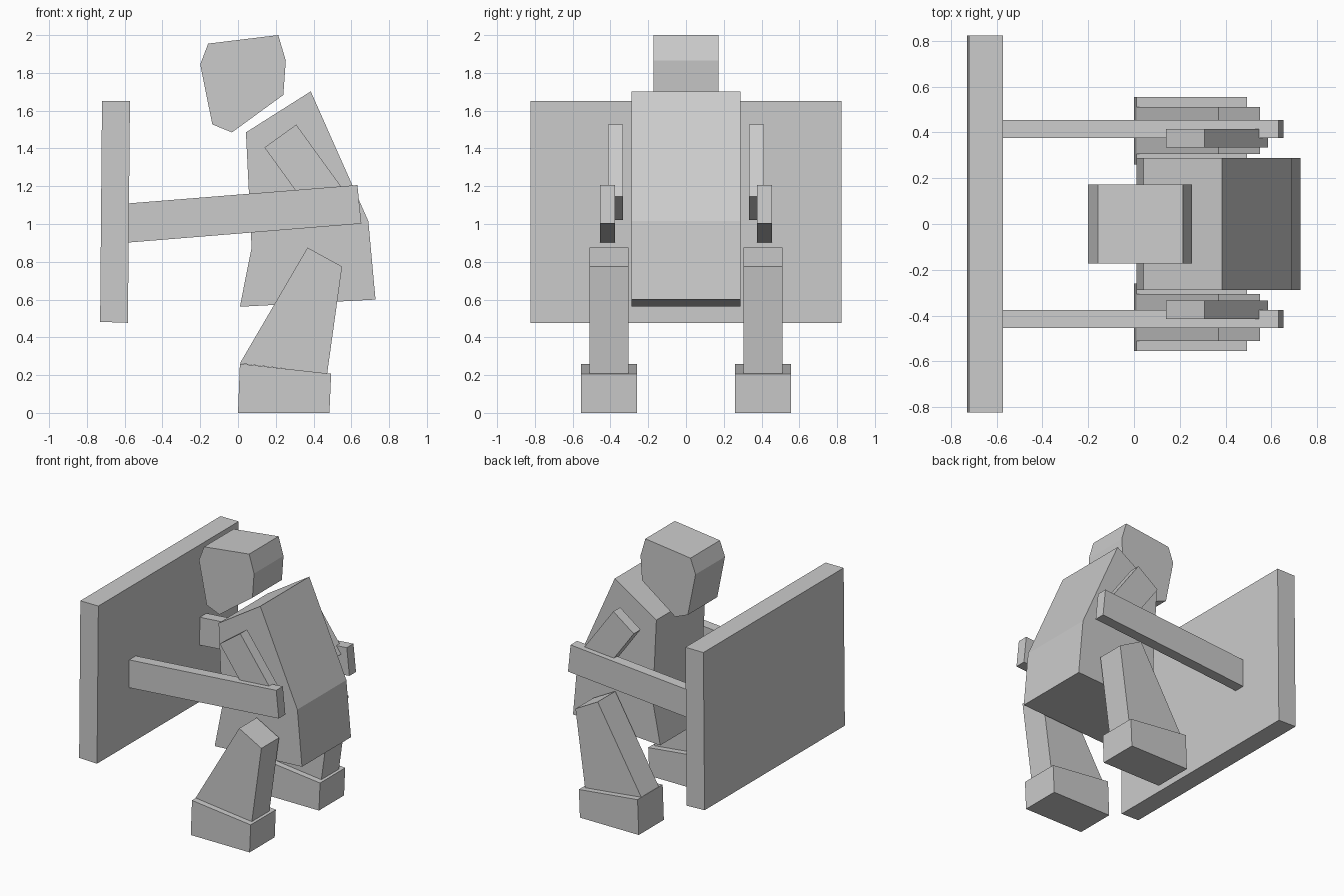
import bpy, bmesh

if "Cube" in bpy.data.objects:
    bpy.data.objects.remove(bpy.data.objects["Cube"])


def prism(name, profile, y0, y1):
    """Extrude an x-z profile from y0 to y1."""
    bm = bmesh.new()
    face = bm.faces.new([bm.verts.new((x, y0, z)) for x, z in profile])
    ext = bmesh.ops.extrude_face_region(bm, geom=[face])
    verts = [g for g in ext["geom"] if isinstance(g, bmesh.types.BMVert)]
    bmesh.ops.translate(bm, vec=(0, y1 - y0, 0), verts=verts)
    bmesh.ops.recalc_face_normals(bm, faces=bm.faces)
    mesh = bpy.data.meshes.new(name)
    bm.to_mesh(mesh)
    bm.free()
    obj = bpy.data.objects.new(name, mesh)
    bpy.context.collection.objects.link(obj)
    return obj


# Central parts: name, half width, profile
central = [
    ("head", 0.173, [(-0.158, 1.955), (0.213, 2.0), (0.253, 1.865), (0.24, 1.683),
                     (-0.032, 1.485), (-0.136, 1.527), (-0.2, 1.845)]),
    ("torso", 0.288, [(0.042, 1.485), (0.385, 1.702), (0.69, 1.015), (0.728, 0.6),
                      (0.01, 0.562), (0.072, 0.875)]),
    ("front_board", 0.824, [(-0.72, 1.652), (-0.572, 1.652), (-0.583, 0.477), (-0.73, 0.482)]),
]
for name, half, profile in central:
    prism(name, profile, -half, half)

# Limbs, one per side: name, inner y, outer y, profile
limbs = [
    ("upper_arm", 0.334, 0.414, [(0.14, 1.405), (0.308, 1.526), (0.585, 1.145), (0.417, 1.022)]),
    ("forearm", 0.376, 0.454, [(-0.58, 1.109), (0.632, 1.206), (0.653, 1.002), (-0.58, 0.902)]),
    ("leg", 0.305, 0.512, [(0.368, 0.875), (0.551, 0.775), (0.472, 0.208), (0.01, 0.262)]),
    ("foot", 0.26, 0.555, [(0.01, 0.26), (0.493, 0.207), (0.484, 0.0), (0.0, 0.0)]),
]
for name, inner, outer, profile in limbs:
    prism(name + "_left", profile, inner, outer)
    prism(name + "_right", profile, -outer, -inner)
